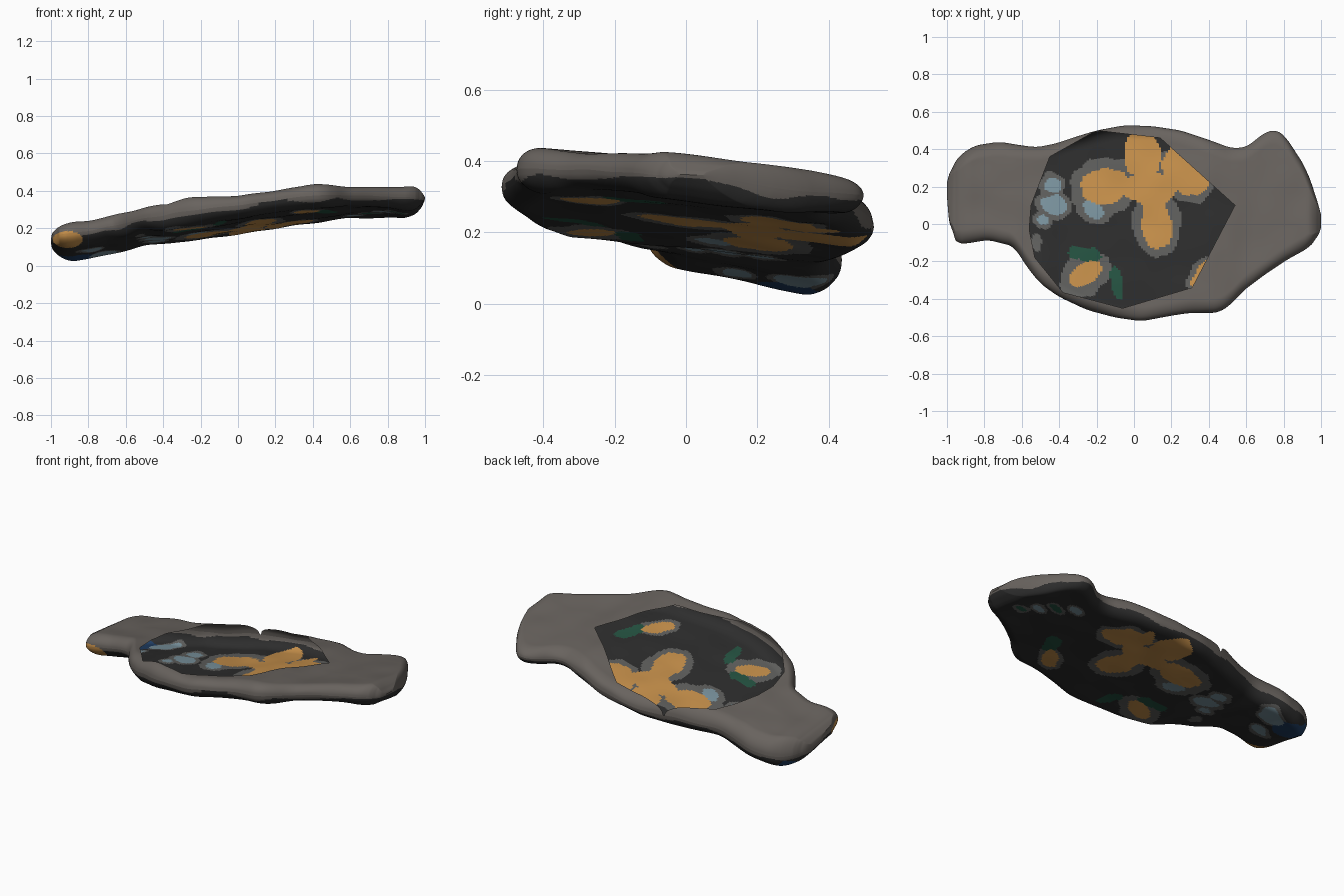
import bpy, bmesh, math
from mathutils import Vector, noise

if "Cube" in bpy.data.objects:
    bpy.data.objects.remove(bpy.data.objects["Cube"])

# Outline and height stations along the length: (x, value)
BACK = [(-1, .22), (-.98, .30), (-.93, .37), (-.85, .42), (-.72, .44), (-.6, .42), (-.52, .41),
        (-.42, .43), (-.3, .47), (-.2, .5), (-.05, .528), (.1, .523), (.25, .5), (.4, .45),
        (.52, .405), (.6, .41), (.65, .45), (.7, .49), (.76, .505), (.81, .47), (.86, .39),
        (.92, .30), (.97, .16), (1, .05)]
FRONT = [(-1, .15), (-.985, -.05), (-.95, -.105), (-.9, -.105), (-.78, -.085), (-.64, -.12),
         (-.58, -.22), (-.5, -.32), (-.4, -.39), (-.25, -.46), (-.1, -.5), (.04, -.52),
         (.2, -.49), (.3, -.475), (.45, -.475), (.52, -.43), (.58, -.36), (.7, -.27),
         (.82, -.19), (.93, -.13), (.98, -.08), (1, -.02)]
TOP = [(-1, .2), (-.9, .24), (-.8, .245), (-.6, .29), (-.25, .375), (0, .38), (.2, .405),
       (.4, .445), (.5, .44), (.6, .425), (.8, .425), (.95, .43), (1, .4)]
LOW = [(-1, .06), (-.9, .01), (-.8, .02), (-.62, .06), (-.5, .1), (-.2, .13), (0, .16),
       (.2, .19), (.4, .22), (.6, .25), (.9, .25), (.97, .28), (1, .32)]
OPENING = [(-.2, .5), (.14, .46), (.54, .1), (.31, -.34), (-.06, -.45), (-.38, -.365),
           (-.53, -.18), (-.56, -.03), (-.55, .1), (-.45, .36)]

COLORS = [("warm grey", (.14, .125, .113)), ("charcoal", (.026, .026, .026)),
          ("ochre", (.57, .28, .07)), ("leaf green", (.018, .085, .053)),
          ("deep blue", (.015, .05, .13)), ("pale blue", (.2, .3, .35)),
          ("soft grey", (.115, .115, .11))]
GREY, DARK, OCHRE, GREEN, BLUE, PALE, SOFT = range(7)
mats = []
for name, c in COLORS:
    m = bpy.data.materials.new(name)
    m.diffuse_color = (*c, 1)
    m.use_nodes = True
    m.node_tree.nodes["Principled BSDF"].inputs["Base Color"].default_value = m.diffuse_color
    mats.append(m)

# Painted spots: colour, halo width, centre x, y, radii, angle
SPOTS = [
    (OCHRE, 0, .045, .37, .095, .13, 0), (OCHRE, .035, .27, .26, .14, .09, -38),
    (OCHRE, .06, -.16, .2, .13, .095, 15), (OCHRE, .045, .12, 0, .085, .13, 8),
    (OCHRE, 0, .08, .19, .16, .08, 0), (OCHRE, 0, .2, .36, .04, .08, -30),
    (OCHRE, .05, -.26, -.27, .1, .06, 32), (GREEN, 0, -.26, -.16, .09, .04, -12),
    (GREEN, 0, -.09, -.31, .03, .09, 10), (OCHRE, .025, .37, -.27, .1, .045, 58),
    (GREEN, 0, .47, -.14, .1, .045, 60), (PALE, .04, -.22, .085, .06, .04, -30),
    (PALE, .025, -.44, .21, .045, .04, 0), (PALE, .03, -.43, .1, .07, .05, -20),
    (PALE, .03, -.49, .02, .025, .02, 0), (SOFT, 0, -.52, -.1, .03, .05, 0),
    (PALE, .02, -.71, .32, .09, .06, 30), (BLUE, 0, -.86, .29, .1, .09, 0),
    (PALE, .02, -.79, .13, .06, .035, 20),
    (GREEN, .02, .84, .05, .05, .022, 20), (PALE, .02, .77, .11, .05, .022, 20),
    (GREEN, .02, .7, .18, .05, .022, 20), (PALE, .02, .63, .25, .05, .022, 20),
]


def table(tab, x):
    for (a, p), (b, q) in zip(tab, tab[1:]):
        if x <= b:
            return p + (q - p) * (x - a) / (b - a)
    return tab[-1][1]


def curve(tab, x):
    """Softened value of a station table."""
    w = min(.03, 1 - abs(x))
    return sum(table(tab, x + w * k / 2) for k in range(-2, 3)) / 5


def spread(t, mix):
    """Denser spacing toward both ends of 0..1."""
    return mix * (.5 - .5 * math.cos(math.pi * t)) + (1 - mix) * t


def rise(d, r):
    """Quarter-round edge profile."""
    return math.sqrt(max(0, 1 - (1 - min(d / r, 1)) ** 2))


NX, NY = 230, 120


def sheet(side):
    """One half of the body: side +1 is the cover, -1 the base."""
    bm = bmesh.new()
    tag = bm.faces.layers.float.new("rim")
    rows = []
    for i in range(NX + 1):
        x = -1 + 2 * spread(i / NX, .7)
        yf, yb = curve(FRONT, x), curve(BACK, x)
        tz, bz = curve(TOP, x), curve(LOW, x)
        kb = .1 + .1 * min(1, max(0, (-.4 - x) / .3))
        row = []
        for j in range(NY + 1):
            y = yf + (yb - yf) * spread(j / NY, .75)
            hi, lo = tz - .1 * (y - yf), bz + kb * (yb - y)
            h = min(rise(min(y - yf, yb - y), .075), rise(1 - abs(x), .07))
            z = (hi + lo) / 2 + side * h * (hi - lo) / 2
            z += .007 * noise.noise(Vector((x * 6, y * 6, side * h)))
            row.append((bm.verts.new((x, y, max(z, 0))), h))
        rows.append(row)
    for a, b in zip(rows, rows[1:]):
        for j in range(NY):
            q = [a[j], b[j], b[j + 1], a[j + 1]]
            f = bm.faces.new([v for v, _ in (q if side > 0 else q[::-1])])
            f[tag] = sum(h for _, h in q) / 4
            f.smooth = True
    return bm, tag


def inside(spot, x, y, grow):
    _, _, cx, cy, rx, ry, deg = spot
    a = math.radians(deg)
    u = (x - cx) * math.cos(a) + (y - cy) * math.sin(a)
    v = (y - cy) * math.cos(a) - (x - cx) * math.sin(a)
    return (u / (rx + grow)) ** 2 + (v / (ry + grow)) ** 2 < 1


def end_patch(c):
    """Ochre patch on the front of the lower handle."""
    return c.y < .02 and ((c.x + .91) / .08) ** 2 + ((c.z - .14) / .045) ** 2 < 1


def base_color(c, rim):
    if end_patch(c):
        return OCHRE
    if rim < .3 + .5 * noise.noise(Vector((c.x * 5, c.y * 5, 3))):
        return GREY
    wob = .02 * noise.noise(Vector((c.x * 14, c.y * 14, 1)))
    for s in SPOTS:
        if inside(s, c.x, c.y, wob):
            return s[0]
    if any(s[1] and inside(s, c.x, c.y, s[1] + wob) for s in SPOTS):
        return SOFT
    return DARK


def finish(bm, name):
    me = bpy.data.meshes.new(name)
    bm.to_mesh(me)
    bm.free()
    for m in mats:
        me.materials.append(m)
    bpy.context.collection.objects.link(bpy.data.objects.new(name, me))


# Patterned base shell
bm, tag = sheet(-1)
for f in bm.faces:
    f.material_index = base_color(f.calc_center_median(), f[tag])
finish(bm, "patterned_base")

# Plain cover with a straight-sided opening
bm, tag = sheet(1)
edges = list(zip(OPENING, OPENING[1:] + OPENING[:1]))
for (ax, ay), (bx, by) in edges:
    bmesh.ops.bisect_plane(bm, geom=bm.verts[:] + bm.edges[:] + bm.faces[:], dist=1e-5,
                           plane_co=(ax, ay, 0), plane_no=(by - ay, ax - bx, 0))
gone = []
for f in bm.faces:
    c = f.calc_center_median()
    if all((bx - ax) * (c.y - ay) - (by - ay) * (c.x - ax) < 0 for (ax, ay), (bx, by) in edges):
        gone.append(f)
    f.material_index = OCHRE if end_patch(c) else GREY
bmesh.ops.delete(bm, geom=gone, context='FACES')
finish(bm, "rim_cover")
